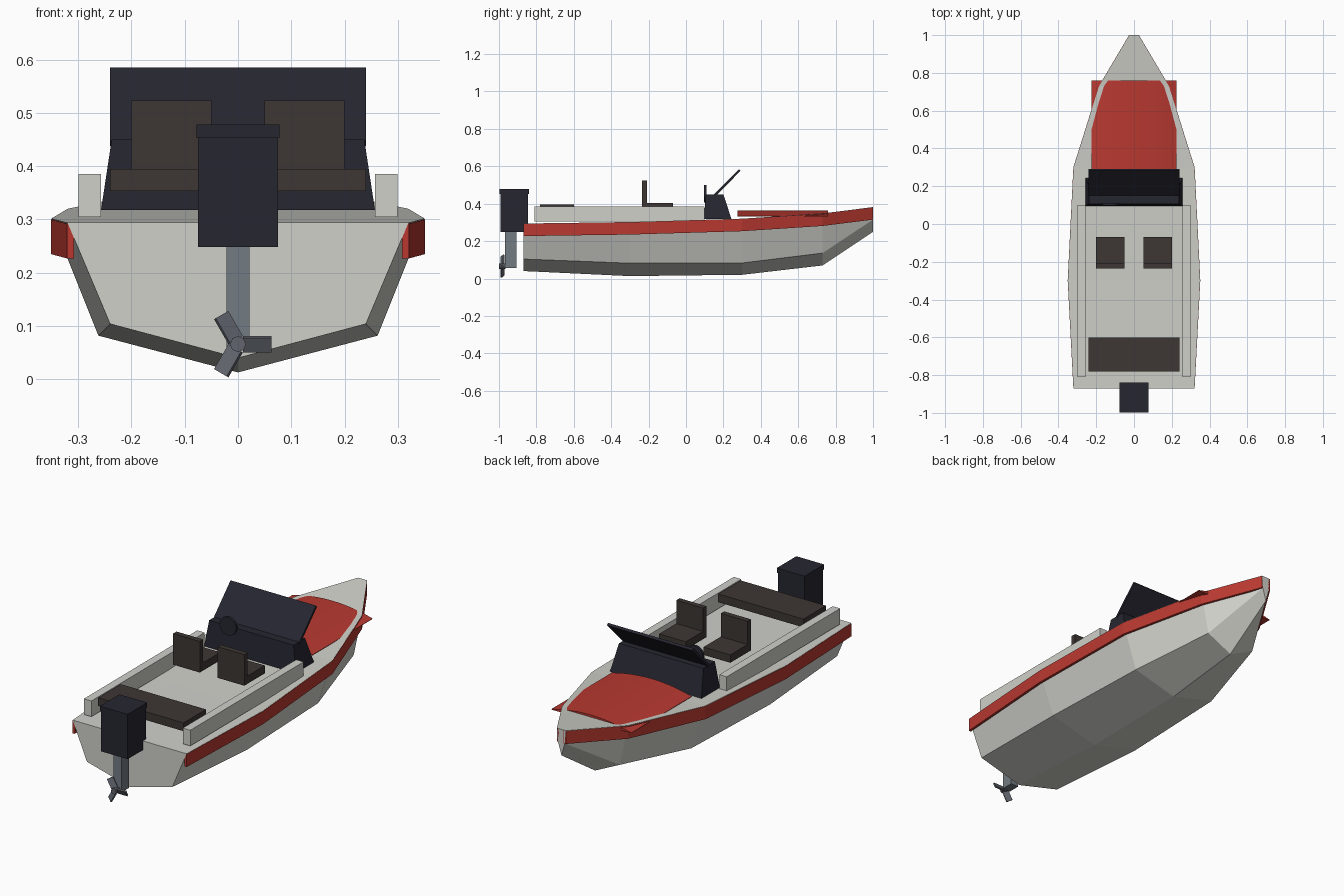
import bpy, bmesh, math
from mathutils import Matrix, Vector

if "Cube" in bpy.data.objects:
    bpy.data.objects.remove(bpy.data.objects["Cube"])


def material(name, rgb):
    m = bpy.data.materials.new(name)
    m.diffuse_color = (*rgb, 1)
    m.use_nodes = True
    m.node_tree.nodes["Principled BSDF"].inputs["Base Color"].default_value = m.diffuse_color
    return m


WHITE = material("hull white", (0.63, 0.63, 0.59))
RED = material("trim red", (0.48, 0.04, 0.03))
NAVY = material("dark navy", (0.019, 0.019, 0.030))
BROWN = material("seat brown", (0.047, 0.037, 0.034))
STEEL = material("leg steel", (0.17, 0.20, 0.23))
DARK_STEEL = material("propeller steel", (0.12, 0.13, 0.155))


def finish(bm, name, mat):
    bmesh.ops.recalc_face_normals(bm, faces=bm.faces)
    me = bpy.data.meshes.new(name)
    bm.to_mesh(me)
    bm.free()
    me.materials.append(mat)
    ob = bpy.data.objects.new(name, me)
    bpy.context.collection.objects.link(ob)
    return ob


def loft(name, mat, rings):
    """Skin a row of equal closed rings and cap both ends."""
    bm = bmesh.new()
    vs = [[bm.verts.new(p) for p in r] for r in rings]
    n = len(vs[0])
    for a, b in zip(vs, vs[1:]):
        for i in range(n):
            j = (i + 1) % n
            bm.faces.new((a[i], a[j], b[j], b[i]))
    bm.faces.new(vs[0])
    bm.faces.new(vs[-1])
    return finish(bm, name, mat)


def box(name, mat, x, y, z):
    return loft(name, mat, [[(x[0], y[0], h), (x[1], y[0], h), (x[1], y[1], h), (x[0], y[1], h)] for h in z])


# Hull: y, sheer half width, sheer z, chine half width, chine z, keel z
stations = [
    (-0.87, 0.320, 0.294, 0.240, 0.104, 0.040),
    (-0.30, 0.350, 0.302, 0.262, 0.082, 0.013),
    (0.30, 0.320, 0.320, 0.240, 0.083, 0.020),
    (0.73, 0.185, 0.348, 0.139, 0.136, 0.070),
    (1.00, 0.025, 0.382, 0.019, 0.315, 0.250),
]
loft("hull", WHITE, [[(-w, y, z), (-c, y, cz), (0, y, k), (c, y, cz), (w, y, z)]
                     for y, w, z, c, cz, k in stations])

# Parts on both sides: rub rail, side coaming, seat
for s, side in ((-1, "left"), (1, "right")):
    loft("rub_rail_" + side, RED,
         [[(s * (w + 0.001), y, z - 0.002), (s * (w + 0.001), y, z - 0.067),
           (s * (w - 0.012), y, z - 0.067), (s * (w - 0.012), y, z - 0.002)]
          for y, w, z, *_ in stations])
    box("side_coaming_" + side, WHITE, (s * 0.257, s * 0.299), (-0.81, 0.10), (0.305, 0.385))
    box("seat_cushion_" + side, BROWN, (s * 0.05, s * 0.20), (-0.235, -0.07), (0.365, 0.405))
    box("seat_back_" + side, BROWN, (s * 0.05, s * 0.20), (-0.235, -0.208), (0.365, 0.523))

box("rear_bench", BROWN, (-0.24, 0.24), (-0.78, -0.60), (0.353, 0.395))

# Arched foredeck cover
arch = [(0.225 * i / 6, 0.363 - 0.030 * (i / 6) ** 2) for i in range(-6, 7)]
loft("foredeck_cover", RED,
     [[(x, y, z) for x, z in arch] + [(0.225, y, 0.331), (-0.225, y, 0.331)] for y in (0.275, 0.76)])

# Console, windscreen and steering wheel
loft("console", NAVY, [[(-w, a, z), (w, a, z), (w, b, z), (-w, b, z)]
                       for w, a, b, z in ((0.257, 0.095, 0.243, 0.318), (0.237, 0.107, 0.20, 0.45))])
loft("windscreen", NAVY, [[(x, 0.147, 0.447), (x, 0.156, 0.438), (x, 0.292, 0.576), (x, 0.283, 0.585)]
                          for x in (-0.24, 0.24)])


def disc(name, mat, centre, radius, depth, sides):
    bm = bmesh.new()
    bmesh.ops.create_cone(bm, cap_ends=True, segments=sides, radius1=radius, radius2=radius, depth=depth,
                          matrix=Matrix.Translation(centre) @ Matrix.Rotation(math.pi / 2, 4, 'X'))
    return finish(bm, name, mat)


disc("steering_wheel", NAVY, (-0.125, 0.103, 0.453), 0.047, 0.012, 16)

# Outboard motor
box("motor_cowl", NAVY, (-0.075, 0.075), (-0.993, -0.845), (0.248, 0.453))
box("motor_cap", NAVY, (-0.078, 0.078), (-0.997, -0.840), (0.453, 0.478))
box("motor_leg", STEEL, (-0.022, 0.022), (-0.968, -0.905), (0.055, 0.25))

# Propeller with three pitched blades
hub = Vector((0, -0.982, 0.066))
disc("propeller_hub", DARK_STEEL, hub, 0.015, 0.034, 8)
for i in range(3):
    bm = bmesh.new()
    bmesh.ops.create_cube(bm, size=1, matrix=Matrix.Translation(hub)
                          @ Matrix.Rotation(-i * math.tau / 3, 4, 'Y')
                          @ Matrix.Rotation(math.radians(28), 4, 'X')
                          @ Matrix.Translation((0.036, 0, 0))
                          @ Matrix.Diagonal((0.054, 0.008, 0.031, 1)))
    finish(bm, f"propeller_blade_{i + 1}", DARK_STEEL)
